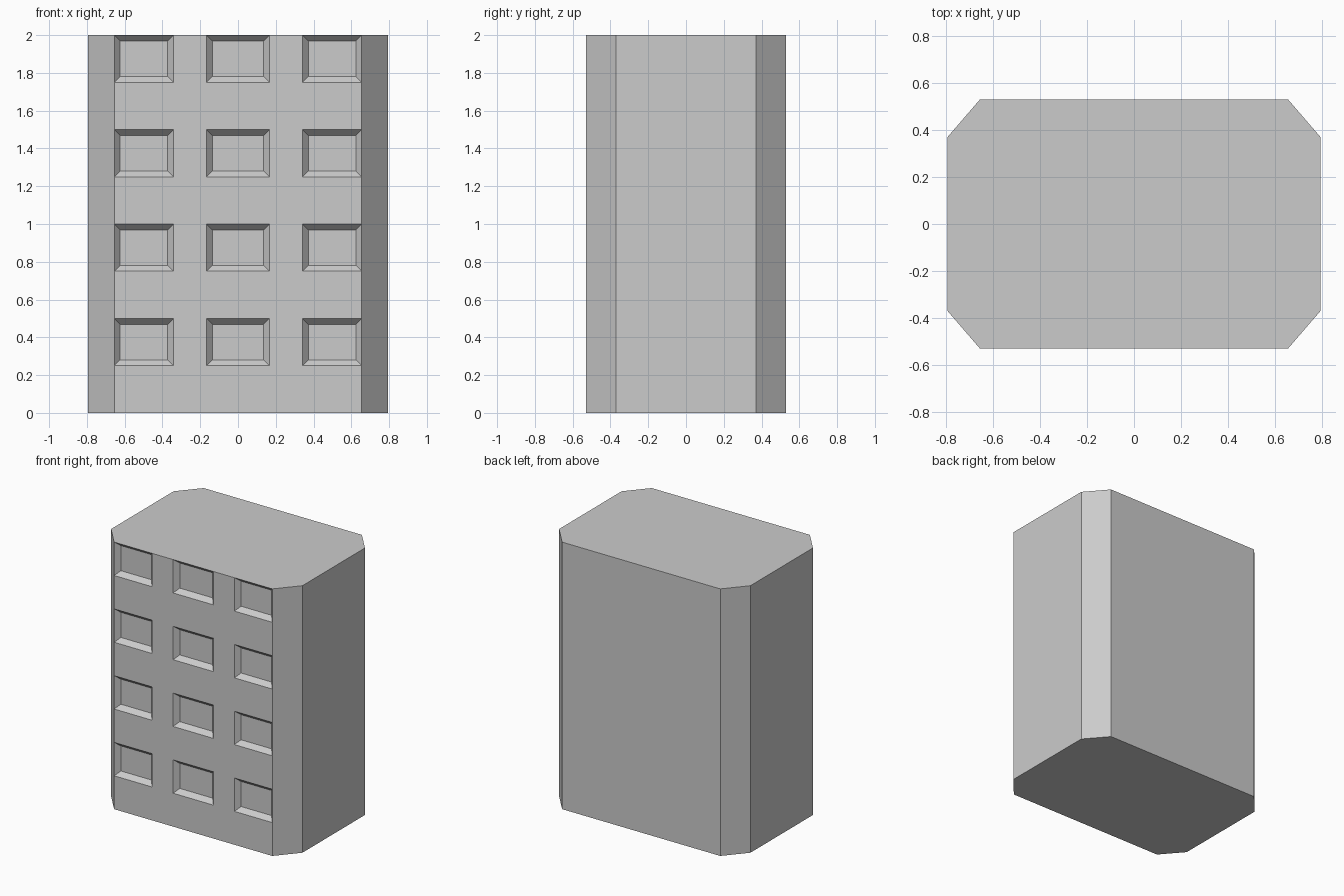
import bpy, bmesh

if "Cube" in bpy.data.objects:
    bpy.data.objects.remove(bpy.data.objects["Cube"])

HX, HY = 0.793, 0.53      # half width and depth
CX, CY = 0.655, 0.37      # where the corner chamfers begin
HEIGHT = 2.0
INSET, DEPTH = 0.031, 0.035

bm = bmesh.new()

# front wall: grid whose cells alternate between wall and window
xs = [-CX, -0.341, -0.167, 0.167, 0.341, CX]
zs = [0.25 * i for i in range(9)]
grid = [[bm.verts.new((x, -HY, z)) for x in xs] for z in zs]
windows = []
for r in range(len(zs) - 1):
    for c in range(len(xs) - 1):
        f = bm.faces.new((grid[r][c], grid[r][c + 1], grid[r + 1][c + 1], grid[r + 1][c]))
        if c % 2 == 0 and r % 2 == 1:
            windows.append(f)

# remaining outline, counter-clockwise from the front right corner
outline = [(HX, -CY), (HX, CY), (CX, HY), (-CX, HY), (-HX, CY), (-HX, -CY)]
low = [bm.verts.new((x, y, 0)) for x, y in outline]
high = [bm.verts.new((x, y, HEIGHT)) for x, y in outline]

# side walls and back
for i in range(len(outline) - 1):
    bm.faces.new((low[i], low[i + 1], high[i + 1], high[i]))

# front chamfers share the edge vertices of the window grid
right = [row[-1] for row in grid]
left = [row[0] for row in grid]
bm.faces.new([low[0], high[0]] + right[::-1])
bm.faces.new([high[-1], low[-1]] + left)

# roof and base
bm.faces.new(grid[-1] + high)
bm.faces.new((grid[0] + low)[::-1])

# sloped window recesses
bm.normal_update()
bmesh.ops.inset_individual(bm, faces=windows, thickness=INSET, depth=-DEPTH, use_even_offset=True)
bm.normal_update()

mesh = bpy.data.meshes.new("building_block")
bm.to_mesh(mesh)
bm.free()
bpy.context.collection.objects.link(bpy.data.objects.new("building_block", mesh))
